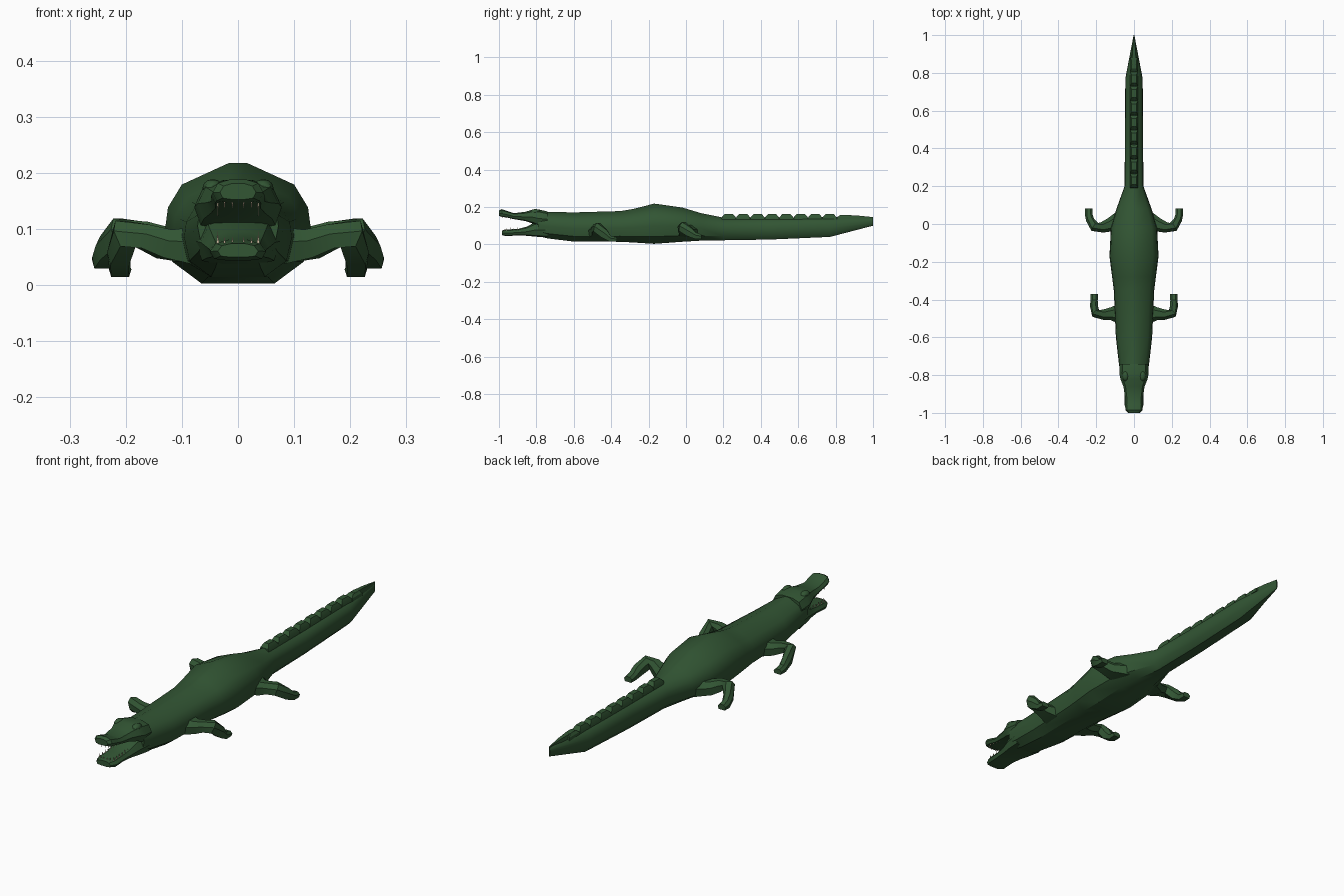
import bpy, bmesh, math
from mathutils import Vector

cube = bpy.data.objects.get("Cube")
if cube:
    bpy.data.objects.remove(cube, do_unlink=True)


def material(name, rgb):
    m = bpy.data.materials.new(name)
    m.use_nodes = True
    m.diffuse_color = (*rgb, 1)
    m.node_tree.nodes["Principled BSDF"].inputs["Base Color"].default_value = (*rgb, 1)
    return m


GREEN = material("dark green skin", (0.032, 0.092, 0.034))
BONE = material("bone", (0.62, 0.52, 0.36))


def finish(name, bm, mat, angle=35, mirror=False):
    bmesh.ops.recalc_face_normals(bm, faces=bm.faces)
    mesh = bpy.data.meshes.new(name)
    bm.to_mesh(mesh)
    bm.free()
    mesh.materials.append(mat)
    ob = bpy.data.objects.new(name, mesh)
    bpy.context.collection.objects.link(ob)
    if mirror:
        ob.modifiers.new("mirror", "MIRROR")
    bpy.ops.object.select_all(action="DESELECT")
    ob.select_set(True)
    bpy.context.view_layer.objects.active = ob
    bpy.ops.object.shade_smooth_by_angle(angle=math.radians(angle))
    return ob


def bridge(bm, rings):
    """Join equal rings of points into a closed skin."""
    vs = [[bm.verts.new(p) for p in r] for r in rings]
    n = len(vs[0])
    for a, b in zip(vs, vs[1:]):
        for i in range(n):
            j = (i + 1) % n
            bm.faces.new((a[i], a[j], b[j], b[i]))
    bm.faces.new(vs[0])
    bm.faces.new(vs[-1])


# Half outlines as (share of half width, share of height)
TRUNK = [(.12, 1), (.77, .82), (.96, .63), (1, .45), (.9, .18), (.5, 0)]
JAW = [(.35, 1), (.8, .85), (1, .45), (.85, .08), (.4, 0)]


def loft(name, outline, sections):
    full = outline + [(-x, z) for x, z in reversed(outline)]
    bm = bmesh.new()
    bridge(bm, [[(x * w, y, lo + z * (hi - lo)) for x, z in full]
                for y, w, lo, hi in sections])
    return finish(name, bm, GREEN)


# Trunk and tail: y, half width, bottom, top
loft("body_and_tail", TRUNK, [
    (-.79, .072, .045, .178), (-.74, .08, .032, .174), (-.6, .096, .015, .171),
    (-.35, .107, .014, .178), (-.28, .116, .01, .19), (-.17, .13, .003, .218),
    (-.02, .122, .014, .197), (.08, .093, .02, .167), (.2, .05, .022, .143),
    (.45, .048, .026, .143), (.77, .046, .04, .146), (1, .002, .1, .143)])

# Open jaws
loft("upper_jaw", JAW, [
    (-.74, .076, .1, .176), (-.79, .078, .1, .187), (-.82, .072, .112, .186),
    (-.86, .056, .125, .174), (-.92, .047, .135, .167), (-.955, .048, .143, .178),
    (-.985, .045, .147, .188), (-1, .032, .153, .181)])
loft("lower_jaw", JAW, [
    (-.74, .076, .036, .13), (-.81, .066, .042, .118), (-.85, .056, .046, .095),
    (-.9, .05, .048, .082), (-.96, .05, .044, .08), (-.985, .036, .05, .074)])


# Brow bumps over the eyes
bm = bmesh.new()
bmesh.ops.create_uvsphere(bm, u_segments=8, v_segments=6, radius=1)
for v in bm.verts:
    v.co = Vector((.045, -.805, .174)) + v.co * Vector((.018, .028, .015))
finish("brow", bm, GREEN, mirror=True)


# Teeth along both jaws
def tooth(bm, x, y, z, tip):
    base = [bm.verts.new((x + dx * .0025, y + dy * .0025, z))
            for dx, dy in ((1, 1), (-1, 1), (-1, -1), (1, -1))]
    top = bm.verts.new((x, y, tip))
    for i in range(4):
        bm.faces.new((base[i], base[(i + 1) % 4], top))
    bm.faces.new(base)


bm = bmesh.new()
for side in (-1, 1):
    for i in range(6):
        y = -.86 - i * .02
        tooth(bm, side * .036, y, .155, .122 + i * .002)
        tooth(bm, side * .036, y, .074, .096 - i * .001)
    for x in (.01, .024):
        tooth(bm, side * x, -.983, .158, .135)
        tooth(bm, side * x, -.97, .07, .088)
finish("teeth", bm, BONE, 10)

# Raised plates along the tail
bm = bmesh.new()
for i in range(9):
    y = .19 + i * .077
    hi = .163 if i < 8 else .157
    bridge(bm, [[(sx * w, y + dy, z) for sx, dy in
                 ((-1, a), (1, a), (1, b), (-1, b))]
                for w, a, b, z in ((.022, 0, .077, .132), (.02, .002, .075, .146),
                                   (.012, .018, .06, hi))])
bridge(bm, [[(x, y, z) for x, z in ((-w, .125), (w, .125), (w * .6, top), (-w * .6, top))]
            for y, w, top in ((.84, .02, .158), (.92, .013, .154), (1, .002, .146))])
finish("tail_plates", bm, GREEN, 20)


# Legs: centre, direction, half width, half height of each ring
def leg(name, joints):
    bm = bmesh.new()
    rings = []
    for centre, facing, w, h in joints:
        d = Vector(facing).normalized()
        side = d.cross(Vector((0, 0, 1))).normalized()
        up = side.cross(d)
        rings.append([Vector(centre) + side * w * x + up * h * z for x, z in
                      ((-.5, 1), (.5, 1), (1, .2), (.8, -1), (-.8, -1), (-1, .2))])
    bridge(bm, rings)
    return finish(name, bm, GREEN, mirror=True)


leg("front_legs", [
    ((.075, -.475, .07), (1, 0, 0), .055, .034),
    ((.125, -.475, .074), (1, 0, .3), .034, .026),
    ((.165, -.48, .087), (1, 0, .3), .027, .022),
    ((.203, -.474, .092), (.8, .8, -.5), .024, .025),
    ((.212, -.435, .055), (.1, 1, -.8), .021, .024),
    ((.211, -.405, .03), (0, 1, -.2), .019, .016),
    ((.21, -.37, .026), (0, 1, 0), .02, .011)])
leg("hind_legs", [
    ((.08, .015, .072), (1, 0, 0), .06, .034),
    ((.13, -.005, .075), (1, -.3, .3), .036, .028),
    ((.17, -.018, .09), (1, -.2, .3), .028, .024),
    ((.207, -.016, .095), (.8, .7, -.4), .027, .025),
    ((.232, .02, .066), (.3, 1, -.6), .022, .024),
    ((.24, .05, .046), (0, 1, -.2), .02, .017),
    ((.24, .082, .042), (0, 1, 0), .02, .012)])
